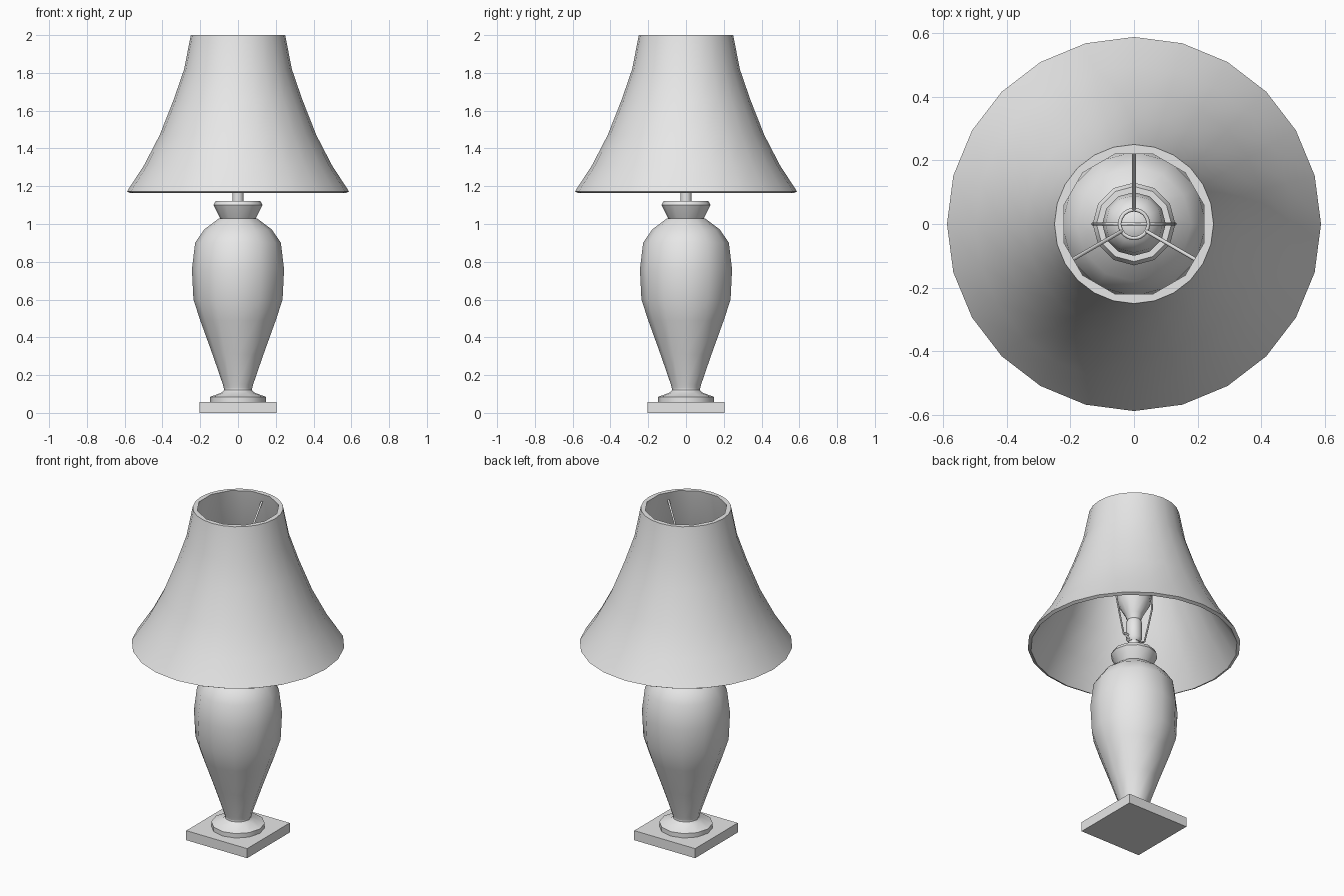
import bpy, bmesh, math
from math import sin, cos, pi

if "Cube" in bpy.data.objects:
    bpy.data.objects.remove(bpy.data.objects["Cube"])

mat = bpy.data.materials.new("light_grey")
mat.diffuse_color = (0.8, 0.8, 0.8, 1)
mat.use_nodes = True
mat.node_tree.nodes["Principled BSDF"].inputs["Base Color"].default_value = mat.diffuse_color


def finish(name, bm, smooth=True):
    bmesh.ops.recalc_face_normals(bm, faces=bm.faces)
    me = bpy.data.meshes.new(name)
    bm.to_mesh(me)
    bm.free()
    ob = bpy.data.objects.new(name, me)
    bpy.context.collection.objects.link(ob)
    me.materials.append(mat)
    if smooth:
        bpy.ops.object.select_all(action='DESELECT')
        ob.select_set(True)
        bpy.context.view_layer.objects.active = ob
        bpy.ops.object.shade_smooth_by_angle(angle=math.radians(35))
    return ob


def lathe(name, profile, n, closed=False, flatten=()):
    """Spin (r, z) points round z; rings listed in flatten become n/2-gons."""
    bm = bmesh.new()
    rings = []
    for k, (r, z) in enumerate(profile):
        ring = []
        for i in range(n):
            a = 2 * pi * i / n
            q = r * (cos(2 * pi / n) if k in flatten and i % 2 == 0 else 1)
            ring.append(bm.verts.new((q * cos(a), q * sin(a), z)))
        rings.append(ring)
    pairs = list(zip(rings, rings[1:]))
    if closed:
        pairs.append((rings[-1], rings[0]))
    else:
        bm.faces.new(rings[0])
        bm.faces.new(rings[-1])
    for lo, hi in pairs:
        for i in range(n):
            j = (i + 1) % n
            bm.faces.new((lo[i], lo[j], hi[j], hi[i]))
    return finish(name, bm)


def rod(name, points, radius, cyclic=False):
    cu = bpy.data.curves.new(name, 'CURVE')
    cu.dimensions = '3D'
    cu.bevel_depth = radius
    cu.bevel_resolution = 1
    cu.use_fill_caps = True
    sp = cu.splines.new('POLY')
    sp.points.add(len(points) - 1)
    for p, co in zip(sp.points, points):
        p.co = (*co, 1)
    sp.use_cyclic_u = cyclic
    cu.materials.append(mat)
    ob = bpy.data.objects.new(name, cu)
    bpy.context.collection.objects.link(ob)
    return ob


# square plinth
bm = bmesh.new()
bmesh.ops.create_cube(bm, size=1)
for v in bm.verts:
    v.co = (v.co.x * 0.41, v.co.y * 0.41, (v.co.z + 0.5) * 0.058)
finish("base_plate", bm, False)

# vase body with foot and flared collar
lathe("foot", [(0.148, 0.056), (0.148, 0.085), (0.085, 0.108), (0.073, 0.12), (0.073, 0.145)], 12)
lathe("vase_body", [(0.075, 0.13), (0.08, 0.15), (0.135, 0.31), (0.2, 0.49), (0.236, 0.6),
                    (0.244, 0.76), (0.227, 0.9), (0.18, 0.97), (0.1, 1.03)], 12)
lathe("collar", [(0.08, 1.01), (0.095, 1.03), (0.13, 1.1), (0.118, 1.122)], 12)

# stem, socket, switch and bulb
lathe("stem", [(0.03, 1.11), (0.03, 1.21)], 12)
lathe("socket", [(0.032, 1.19), (0.045, 1.21), (0.045, 1.31), (0.036, 1.33)], 12)
rod("switch", [(0.04, 0, 1.22), (0.075, 0, 1.22)], 0.008)
lathe("bulb", [(0.036, 1.32), (0.05, 1.36), (0.09, 1.43), (0.1, 1.49), (0.09, 1.55),
               (0.06, 1.59), (0.02, 1.605)], 12)

# wire harp around the bulb
half = [(0.035, 1.2), (0.075, 1.22), (0.1, 1.32), (0.13, 1.45), (0.125, 1.56),
        (0.09, 1.65), (0.045, 1.71)]
rod("harp", [(x, 0, z) for x, z in half] + [(-x, 0, z) for x, z in reversed(half)], 0.005)

# ring and three arms that carry the shade
rod("shade_ring", [(0.045 * cos(2 * pi * i / 16), 0.045 * sin(2 * pi * i / 16), 1.71)
                   for i in range(16)], 0.006, True)
for i in range(3):
    a = pi / 2 + i * 2 * pi / 3
    rod("shade_arm_%d" % (i + 1), [(0.045 * cos(a), 0.045 * sin(a), 1.71),
                                   (0.23 * cos(a), 0.23 * sin(a), 1.95)], 0.006)

# bell shade: outer wall, then inner wall
outer = [(0.57, 1.163), (0.588, 1.172), (0.498, 1.31), (0.415, 1.47), (0.34, 1.66),
         (0.285, 1.82), (0.25, 2.0)]
inner = [(0.228, 2.0), (0.265, 1.82), (0.32, 1.66), (0.395, 1.47), (0.478, 1.31), (0.562, 1.175)]
lathe("lampshade", outer + inner, 24, closed=True, flatten=(7, 8))
